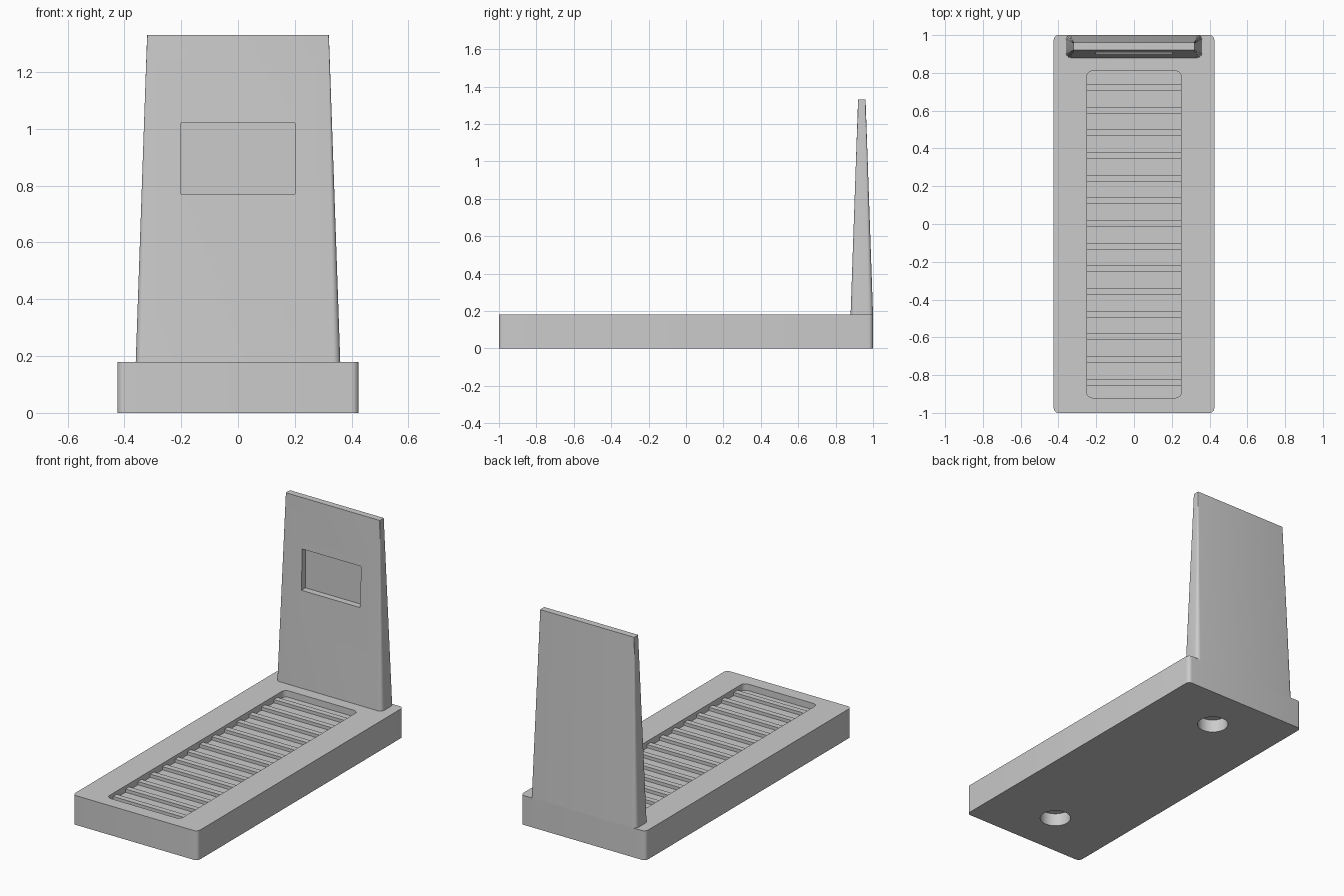
import bpy, bmesh
from math import sin, cos, pi

cube = bpy.data.objects.get("Cube")
if cube:
    bpy.data.objects.remove(cube)

# One plain grey for the whole stand
grey = bpy.data.materials.new("plain grey")
grey.use_nodes = True
colour = (0.6, 0.6, 0.6, 1)
grey.diffuse_color = colour
grey.node_tree.nodes["Principled BSDF"].inputs["Base Color"].default_value = colour


def rounded_rect(x0, x1, y0, y1, r, steps=6):
    """Counter-clockwise outline with rounded corners."""
    corners = [(x1 - r, y1 - r), (x0 + r, y1 - r), (x0 + r, y0 + r), (x1 - r, y0 + r)]
    return [(cx + r * cos((k + i / steps) * pi / 2), cy + r * sin((k + i / steps) * pi / 2))
            for k, (cx, cy) in enumerate(corners) for i in range(steps + 1)]


def circle(cx, cy, r, n=32):
    return [(cx + r * cos(2 * pi * i / n), cy + r * sin(2 * pi * i / n)) for i in range(n)]


def loft(name, low, z0, high, z1):
    """Solid between two outlines with equal point counts."""
    bm = bmesh.new()
    a = [bm.verts.new((x, y, z0)) for x, y in low]
    b = [bm.verts.new((x, y, z1)) for x, y in high]
    bm.faces.new(a[::-1])
    bm.faces.new(b)
    for i in range(len(a)):
        j = (i + 1) % len(a)
        bm.faces.new((a[i], a[j], b[j], b[i]))
    mesh = bpy.data.meshes.new(name)
    bm.to_mesh(mesh)
    bm.free()
    mesh.materials.append(grey)
    obj = bpy.data.objects.new(name, mesh)
    bpy.context.collection.objects.link(obj)
    return obj


def box(name, x0, x1, y0, y1, z0, z1):
    outline = [(x1, y1), (x0, y1), (x0, y0), (x1, y0)]
    return loft(name, outline, z0, outline, z1)


def select(obj):
    bpy.ops.object.select_all(action="DESELECT")
    obj.select_set(True)
    bpy.context.view_layer.objects.active = obj


def cut(obj, cutter):
    mod = obj.modifiers.new("cut", "BOOLEAN")
    mod.operation = "DIFFERENCE"
    mod.solver = "EXACT"
    mod.object = cutter
    select(obj)
    bpy.ops.object.modifier_apply(modifier=mod.name)
    bpy.data.objects.remove(cutter)


# Base slab with a shallow tray and two round sockets underneath
TOP, FLOOR = 0.18, 0.14
slab = rounded_rect(-0.425, 0.425, -1, 1, 0.025)
base = loft("base", slab, 0, slab, TOP)
tray = rounded_rect(-0.25, 0.25, -0.92, 0.81, 0.03)
cut(base, loft("tray_cutter", tray, FLOOR, tray, TOP + 0.1))
for y in (-0.71, 0.71):
    ring = circle(0, y, 0.088)
    cut(base, loft("socket_cutter", ring, -0.1, ring, 0.08))

# Cross ribs on the tray floor
for i in range(14):
    y = -0.8375 + 0.12 * i
    box("tray_rib", -0.25, 0.25, y - 0.0175, y + 0.0175, FLOOR - 0.005, FLOOR + 0.02)

# Tapered upright with a rectangular pocket in its front
upright = loft("upright", rounded_rect(-0.36, 0.36, 0.88, 1, 0.025), TOP,
               rounded_rect(-0.32, 0.32, 0.92, 0.96, 0.003), 1.33)
cut(upright, box("pocket_cutter", -0.2, 0.2, 0.8, 0.94, 0.77, 1.02))

for obj in (base, upright):
    select(obj)
    bpy.ops.object.shade_smooth_by_angle()
